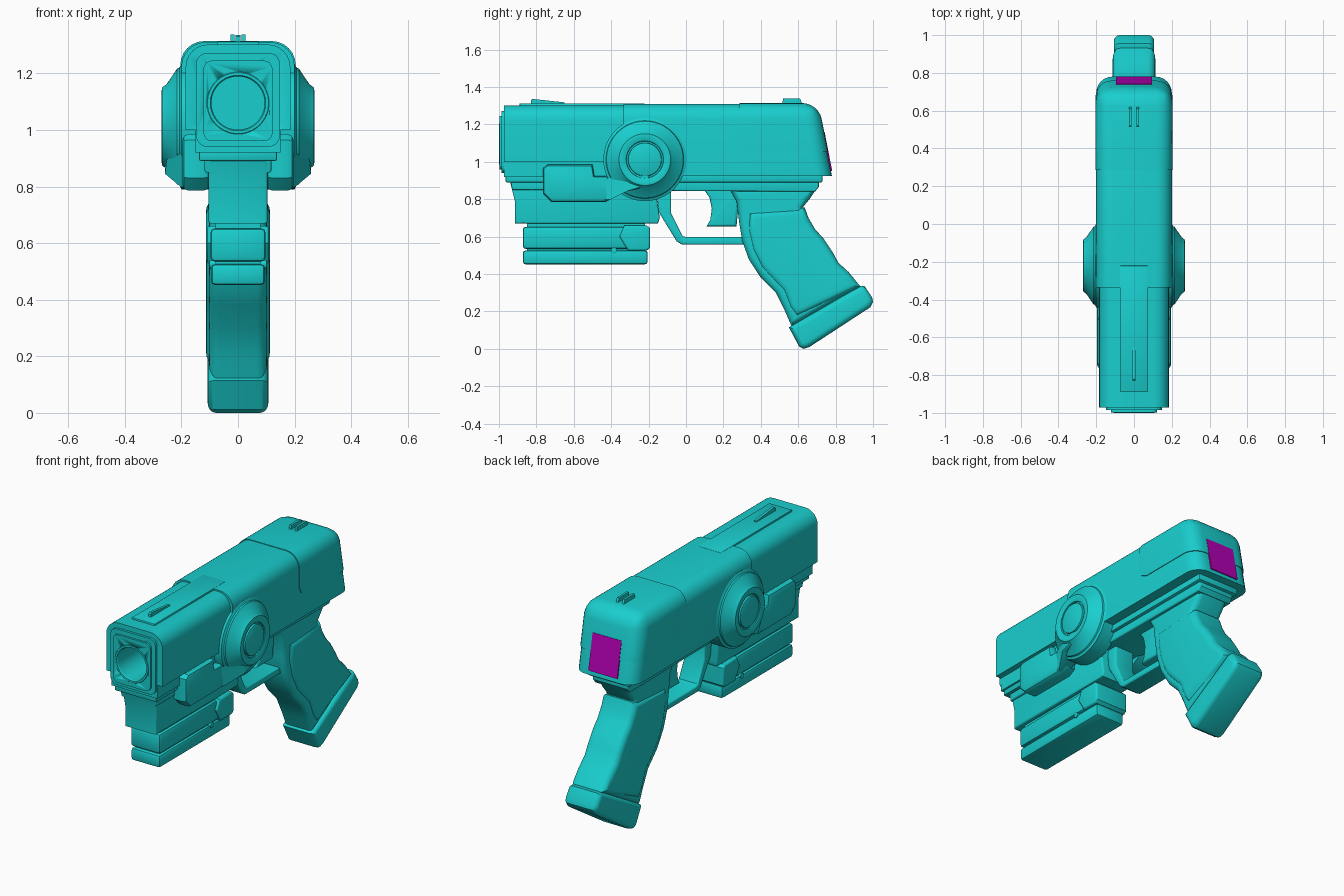
import bpy, bmesh, math
from mathutils import Vector


def material(name, color):
    m = bpy.data.materials.new(name)
    m.diffuse_color = color
    return m


TEAL = material("teal", (0.01, 0.62, 0.62, 1))
MAGENTA = material("magenta", (0.45, 0.0, 0.45, 1))


def finish(name, bm, mat=TEAL, mirror=False):
    bmesh.ops.recalc_face_normals(bm, faces=bm.faces[:])
    me = bpy.data.meshes.new(name)
    bm.to_mesh(me)
    bm.free()
    me.polygons.foreach_set("use_smooth", [True] * len(me.polygons))
    me.set_sharp_from_angle(angle=math.radians(32))
    ob = bpy.data.objects.new(name, me)
    bpy.context.collection.objects.link(ob)
    me.materials.append(mat)
    if mirror:
        ob.modifiers.new("Mirror", 'MIRROR')
    return ob


def cap_edges(a, b):
    return abs(a.x - b.x) < 1e-5


def all_edges(a, b):
    return True


def prism(name, pts, x0, x1, r=0.0, seg=3, pick=cap_edges, mat=TEAL,
          mirror=False, move=None):
    """Extrude a (y, z) outline from x0 to x1 and round the picked edges."""
    bm = bmesh.new()
    f = bm.faces.new([bm.verts.new((x0, y, z)) for y, z in pts])
    ext = bmesh.ops.extrude_face_region(bm, geom=[f])
    for v in ext["geom"]:
        if isinstance(v, bmesh.types.BMVert):
            v.co.x = x1
            if move:
                move(v.co)
    if r:
        es = [e for e in bm.edges if pick(e.verts[0].co, e.verts[1].co)]
        bmesh.ops.bevel(bm, geom=es, offset=r, segments=seg, profile=0.5,
                        affect='EDGES', clamp_overlap=True)
    return finish(name, bm, mat, mirror)


def box(name, hx, y0, y1, z0, z1, r=0.0, seg=2, pick=all_edges):
    return prism(name, [(y0, z0), (y1, z0), (y1, z1), (y0, z1)], -hx, hx, r, seg, pick)


def lathe(name, prof, center, axis, n=64, mirror=False):
    """Spin (radius, distance) points around an axis."""
    bm = bmesh.new()
    q = Vector((0, 0, 1)).rotation_difference(Vector(axis))
    rings = []
    for r, d in prof:
        rings.append([bm.verts.new(Vector(center) + q @ Vector(
            (r * math.cos(2 * math.pi * i / n), r * math.sin(2 * math.pi * i / n), d)))
            for i in range(n)])
    for a, b in zip(rings, rings[1:]):
        for i in range(n):
            j = (i + 1) % n
            bm.faces.new((a[i], a[j], b[j], b[i]))
    bm.faces.new(rings[0])
    bm.faces.new(rings[-1])
    return finish(name, bm, mirror=mirror)


def shell_pick(z0, z1):
    def pick(a, b):
        top = min(a.z, b.z) > z1 - 1e-4 and abs(a.x - b.x) < 1e-5
        rear = min(a.y, b.y) > 0.6 and max(a.z, b.z) > z0 + 1e-4
        return top or rear
    return pick


# upper body: wide rear half, slimmer front half, recessed lower rail
prism("main_body", [(-0.335, 0.925), (0.78, 0.925), (0.705, 1.31), (-0.335, 1.31)],
      -0.2, 0.2, 0.085, 6, shell_pick(0.925, 1.31))
front = [box("front_slide", 0.185, -0.972, -0.3, 1.0, 1.302, 0.08, 6, shell_pick(1.0, 1.302)),
         box("front_slide_lower", 0.15, -0.972, -0.3, 0.92, 1.01)]
prism("rear_cap", [(0.285, 1.12), (0.305, 1.075), (0.35, 1.055), (0.759, 1.055),
                   (0.709, 1.314), (0.285, 1.314)],
      -0.204, 0.204, 0.085, 6, shell_pick(1.055, 1.314))
prism("rear_panel", [(0.70, 0.95), (0.782, 0.95), (0.741, 1.16), (0.70, 1.16)],
      -0.095, 0.095, mat=MAGENTA)


# muzzle plates with a bored barrel
def y_edges(a, b):
    return abs(a.y - b.y) > 1e-4


front += [box("muzzle_plate", 0.148, -0.986, -0.9, 0.94, 1.272, 0.04, 5, y_edges),
          box("muzzle_face", 0.122, -0.998, -0.9, 0.96, 1.245, 0.03, 5, y_edges)]
cutter = lathe("bore_cutter", [(0.11, -0.4), (0.11, 0.2)], (0, -1, 1.095), (0, -1, 0))
cutter.hide_render = True
cutter.hide_viewport = True
for ob in front:
    m = ob.modifiers.new("Bore", 'BOOLEAN')
    m.object = cutter
    m.operation = 'DIFFERENCE'
lathe("barrel", [(0.112, -0.4), (0.112, -0.004), (0.108, 0), (0.098, 0), (0.094, -0.006),
                 (0.094, -0.35)], (0, -1, 1.095), (0, -1, 0))

# top strip and sights
box("top_strip", 0.075, -0.89, -0.22, 1.25, 1.312, 0.004)
prism("front_sight", [(-0.83, 1.29), (-0.65, 1.29), (-0.65, 1.318), (-0.82, 1.336), (-0.83, 1.33)],
      -0.008, 0.008)
prism("rear_sights", [(0.51, 1.29), (0.63, 1.29), (0.61, 1.338), (0.52, 1.338)],
      0.012, 0.026, mirror=True)

# frame rails and dust cover
box("upper_rail", 0.138, -0.965, 0.73, 0.89, 0.94, 0.008)
prism("lower_rail", [(-0.94, 0.90), (-0.93, 0.85), (0.69, 0.84), (0.71, 0.865), (0.71, 0.90)],
      -0.118, 0.118, 0.008)
prism("dust_cover", [(-0.94, 0.89), (-0.915, 0.79), (-0.915, 0.67), (-0.15, 0.67),
                     (-0.14, 0.70), (-0.155, 0.80), (-0.13, 0.89)], -0.105, 0.105, 0.01)

# under-barrel module
box("module_core", 0.08, -0.85, -0.22, 0.48, 0.69)
box("module_upper", 0.097, -0.872, -0.25, 0.535, 0.652, 0.014)
box("module_lower", 0.095, -0.872, -0.205, 0.452, 0.526, 0.014)
prism("module_latch", [(-0.33, 0.66), (-0.21, 0.66), (-0.192, 0.645), (-0.192, 0.54),
                       (-0.21, 0.525), (-0.31, 0.525), (-0.355, 0.60)], -0.11, 0.11, 0.012)
lathe("module_screw", [(0.016, 0), (0.016, 0.1), (0.011, 0.102)], (0, -0.385, 0.525),
      (1, 0, 0), 20, mirror=True)

# trigger guard and trigger
prism("trigger_guard", [(-0.16, 0.86), (-0.145, 0.73), (-0.05, 0.575), (-0.02, 0.557),
                        (0.33, 0.557), (0.33, 0.597), (0.0, 0.597), (-0.02, 0.605),
                        (-0.08, 0.725), (-0.08, 0.86)], -0.065, 0.065, 0.01)
prism("trigger", [(0.09, 0.86), (0.125, 0.81), (0.138, 0.75), (0.13, 0.69), (0.11, 0.655),
                  (0.27, 0.655), (0.29, 0.86)], -0.045, 0.045, 0.015)

# grip: inner core, wrapped shell with finger waves, base plate
rear = [(0.935, 0.33), (0.87, 0.41), (0.815, 0.46), (0.785, 0.515), (0.735, 0.59),
        (0.69, 0.64), (0.655, 0.70), (0.635, 0.755)]
prism("grip_core", [(0.23, 0.86), (0.27, 0.79), (0.285, 0.67), (0.30, 0.58), (0.335, 0.48),
                    (0.40, 0.38), (0.48, 0.30), (0.53, 0.20), (0.565, 0.12)]
      + [(y - 0.012, z) for y, z in rear] + [(0.66, 0.80), (0.70, 0.86)],
      -0.102, 0.102, 0.035, 5)
prism("grip_shell", [(0.33, 0.735), (0.325, 0.64), (0.35, 0.53), (0.40, 0.43), (0.465, 0.36),
                     (0.515, 0.31), (0.55, 0.22), (0.59, 0.165)] + rear,
      -0.113, 0.113, 0.04, 5)
prism("grip_base", [(0.55, 0.115), (0.605, 0.012), (0.63, 0.0), (0.66, 0.01), (0.985, 0.222),
                    (1.0, 0.25), (0.995, 0.275), (0.955, 0.335), (0.93, 0.335)],
      -0.107, 0.107, 0.035, 5)

# rotary hubs on both sides
lathe("side_hub", [(0.222, 0.10), (0.222, 0.200), (0.208, 0.207), (0.205, 0.215), (0.15, 0.252),
                   (0.138, 0.268), (0.125, 0.27), (0.10, 0.262), (0.098, 0.252), (0.09, 0.252),
                   (0.088, 0.264), (0.082, 0.267)], (0, -0.22, 1.012), (1, 0, 0), mirror=True)

# side levers: flat paddle and an arm that flares out to the hub
prism("lever_paddle", [(-0.765, 0.83), (-0.72, 0.785), (-0.43, 0.785), (-0.38, 0.81),
                       (-0.38, 0.925), (-0.49, 0.925), (-0.50, 0.985), (-0.74, 0.985),
                       (-0.765, 0.965)], 0.10, 0.197, 0.022, 2, mirror=True)


def flare(co):
    if co.y > -0.38:
        co.x = 0.258


prism("lever_arm", [(-0.46, 0.79), (-0.42, 0.79), (-0.31, 0.845), (-0.19, 0.87), (-0.20, 0.96),
                    (-0.31, 0.94), (-0.40, 0.915), (-0.46, 0.915)],
      0.13, 0.192, 0.012, 2, mirror=True, move=flare)
